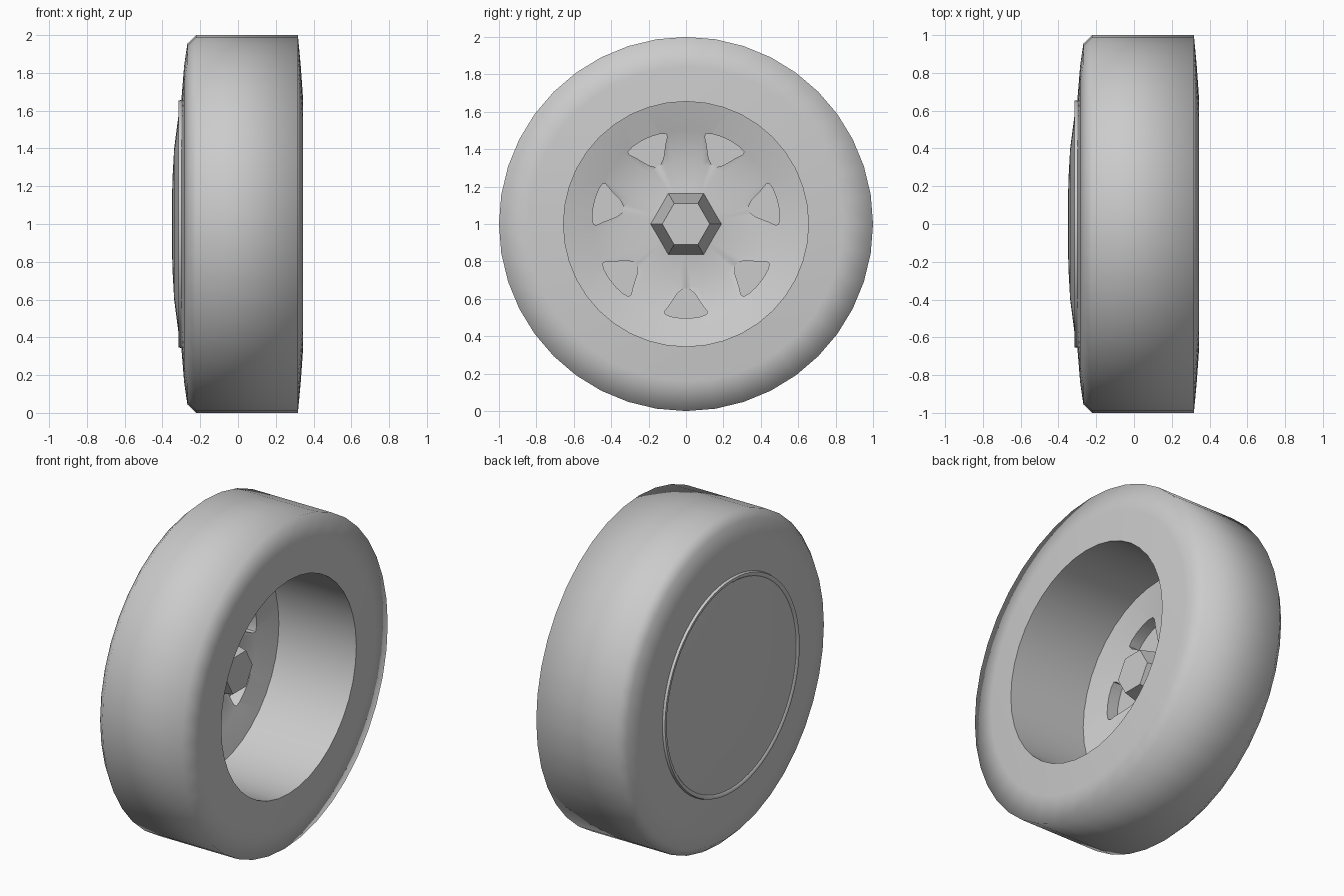
import bpy
import bmesh
from math import sin, cos, pi, radians

cube = bpy.data.objects.get("Cube")
if cube:
    bpy.data.objects.remove(cube, do_unlink=True)

grey = bpy.data.materials.new("plain_grey")
grey.use_nodes = True
grey.diffuse_color = (0.6, 0.6, 0.6, 1)
grey.node_tree.nodes["Principled BSDF"].inputs["Base Color"].default_value = (0.6, 0.6, 0.6, 1)

HUB_Z = 1.0
RIM = 0.655


def circle(a):
    return 1.0


def heptagon(a):
    """Radius factor of a seven-sided outline with a corner at the bottom."""
    step = 2 * pi / 7
    d = (a + pi / 2) % step - step / 2
    return cos(step / 2) / cos(d)


def loft(name, profile, sides, closed):
    """Turn (x, radius, outline) rings around the x axis."""
    bm = bmesh.new()
    rings = []
    for x, r, outline in profile:
        ring = []
        for i in range(sides):
            a = 2 * pi * i / sides - pi / 2
            q = r * outline(a)
            ring.append(bm.verts.new((x, q * cos(a), HUB_Z + q * sin(a))))
        rings.append(ring)
    pairs = list(zip(rings, rings[1:]))
    if closed:
        pairs.append((rings[-1], rings[0]))
    else:
        bm.faces.new(rings[0])
        bm.faces.new(rings[-1])
    for p, q in pairs:
        for i in range(sides):
            j = (i + 1) % sides
            bm.faces.new((p[i], p[j], q[j], q[i]))
    return finish(name, bm)


def finish(name, bm):
    bmesh.ops.recalc_face_normals(bm, faces=bm.faces)
    mesh = bpy.data.meshes.new(name)
    bm.to_mesh(mesh)
    bm.free()
    mesh.materials.append(grey)
    obj = bpy.data.objects.new(name, mesh)
    bpy.context.collection.objects.link(obj)
    return obj


def activate(obj):
    bpy.ops.object.select_all(action="DESELECT")
    obj.select_set(True)
    bpy.context.view_layer.objects.active = obj


# Tyre: smooth all over, with crisp edges only around the bore
tyre_profile = [(-0.30, RIM), (-0.285, 0.84), (-0.268, 0.955), (-0.222, 1.0),
                (0.317, 1.0), (0.332, 0.84), (0.345, RIM)]
tyre = loft("tyre", [(x, r, circle) for x, r in tyre_profile], 40, True)
for poly in tyre.data.polygons:
    poly.use_smooth = True
for edge in tyre.data.edges:
    ends = [tyre.data.vertices[v].co for v in edge.vertices]
    if all((c.y ** 2 + (c.z - HUB_Z) ** 2) ** 0.5 < 0.66 for c in ends) and abs(ends[0].x - ends[1].x) < 0.01:
        edge.use_edge_sharp = True

# Wheel disc: domed outside with a lip, dished inside with a raised centre
disc_profile = [(-0.35, 0.10, circle), (-0.347, 0.24, circle), (-0.338, 0.40, circle),
                (-0.308, 0.63, circle), (-0.315, 0.637, circle), (-0.315, 0.653, circle),
                (-0.30, 0.657, circle), (-0.18, 0.657, circle), (-0.225, 0.50, circle),
                (-0.29, 0.35, heptagon), (-0.255, 0.17, circle)]
disc = loft("wheel_disc", disc_profile, 70, False)

# Seven flat-bottomed pockets cut into the dish
half = [(0.345, 0.015), (0.37, 0.045), (0.43, 0.085), (0.465, 0.112),
        (0.482, 0.112), (0.495, 0.08), (0.503, 0.03)]
outline = half + [(r, -t) for r, t in reversed(half)]
bm = bmesh.new()
for k in range(7):
    a = 2 * pi * k / 7 - pi / 2
    floor, top = [[bm.verts.new((x, r * cos(a) - t * sin(a), HUB_Z + r * sin(a) + t * cos(a)))
                   for r, t in outline] for x in (-0.297, -0.1)]
    bm.faces.new(floor)
    bm.faces.new(top)
    for i in range(len(outline)):
        j = (i + 1) % len(outline)
        bm.faces.new((floor[i], floor[j], top[j], top[i]))
cutter = finish("pocket_cutter", bm)
cutter.hide_render = True

cut = disc.modifiers.new("pockets", "BOOLEAN")
cut.operation = "DIFFERENCE"
cut.solver = "EXACT"
cut.object = cutter
activate(disc)
bpy.ops.object.modifier_apply(modifier=cut.name)
bpy.data.objects.remove(cutter, do_unlink=True)
activate(disc)
bpy.ops.object.shade_smooth_by_angle(angle=radians(50))

# Tapered six-sided hub boss, with corners pointing sideways
bm = bmesh.new()
ends = [[bm.verts.new((x, r * cos(i * pi / 3), HUB_Z + r * sin(i * pi / 3))) for i in range(6)]
        for x, r in ((-0.275, 0.193), (0.01, 0.127))]
for end in ends:
    bm.faces.new(end)
for i in range(6):
    j = (i + 1) % 6
    bm.faces.new((ends[0][i], ends[0][j], ends[1][j], ends[1][i]))
finish("hub_boss", bm)
